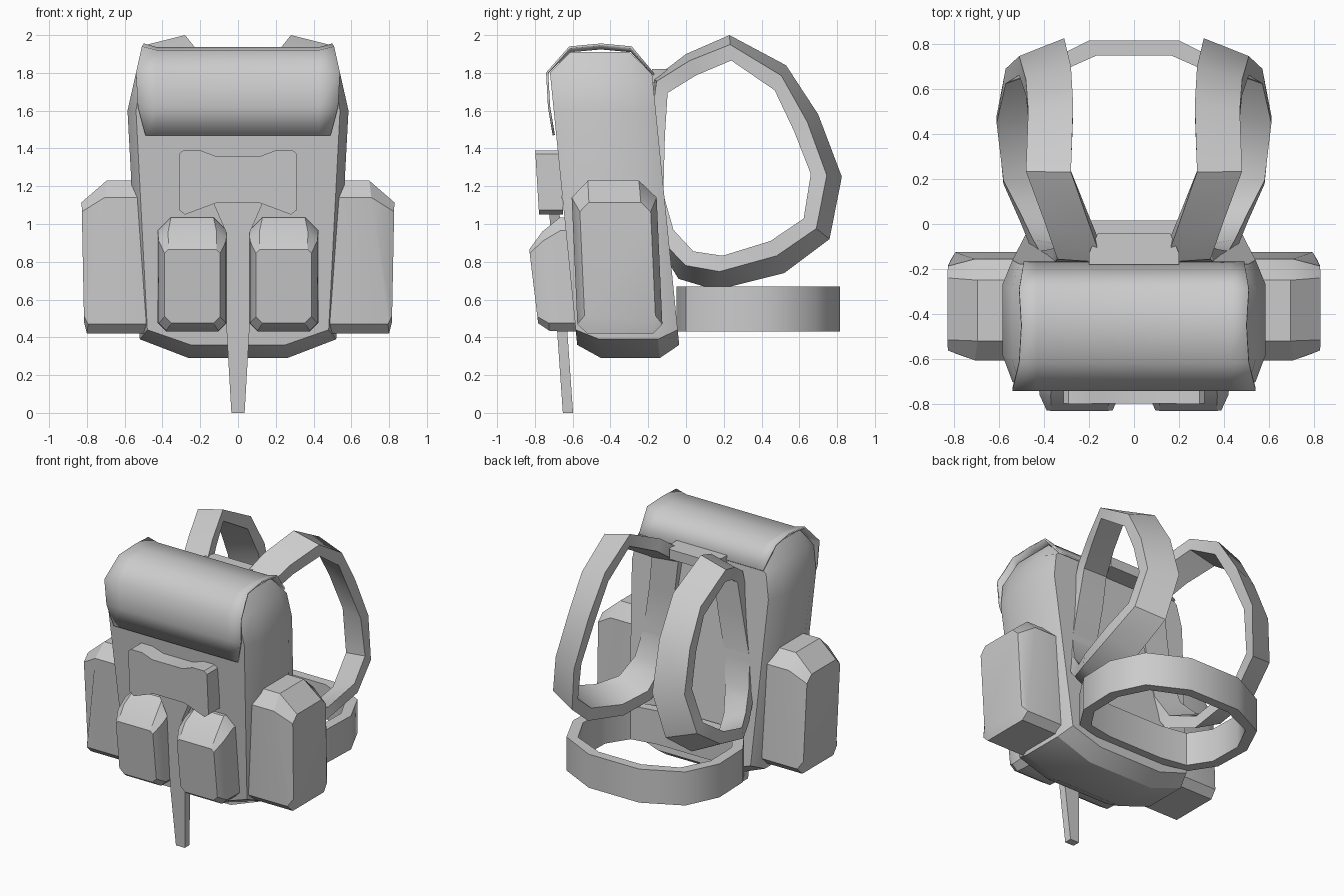
import bpy, bmesh, math
from mathutils import Vector

if "Cube" in bpy.data.objects:
    bpy.data.objects.remove(bpy.data.objects["Cube"])

GREY = (0.6, 0.6, 0.6, 1)
fabric = bpy.data.materials.new("grey_fabric")
fabric.use_nodes = True
fabric.diffuse_color = GREY
fabric.node_tree.nodes["Principled BSDF"].inputs["Base Color"].default_value = GREY


def loft(name, rings, loop=False, closed=True, cap=True, angle=32, side=1):
    """Skin a list of equal point rings; side=-1 mirrors the part across x."""
    bm = bmesh.new()
    vs = [[bm.verts.new((p[0] * side, p[1], p[2])) for p in r] for r in rings]
    n, m = len(rings), len(rings[0])
    for i in range(n if loop else n - 1):
        a, b = vs[i], vs[(i + 1) % n]
        for j in range(m if closed else m - 1):
            k = (j + 1) % m
            bm.faces.new((a[j], a[k], b[k], b[j]))
    if cap and not loop:
        bm.faces.new(vs[0])
        bm.faces.new(vs[-1])
    bmesh.ops.recalc_face_normals(bm, faces=bm.faces)
    me = bpy.data.meshes.new(name)
    bm.to_mesh(me)
    bm.free()
    me.materials.append(fabric)
    ob = bpy.data.objects.new(name, me)
    bpy.context.collection.objects.link(ob)
    bpy.ops.object.select_all(action='DESELECT')
    ob.select_set(True)
    bpy.context.view_layer.objects.active = ob
    bpy.ops.object.shade_smooth_by_angle(angle=math.radians(angle))
    return ob


def mirrored(half):
    """Full outline from its +x half, listed bottom to top."""
    return half + [(-x, z) for x, z in reversed(half)]


def chamfered(a0, a1, b0, b1, ct, cb):
    """Rectangle with top corners cut by ct and bottom corners by cb."""
    return [(a0 + cb, b0), (a1 - cb, b0), (a1, b0 + cb), (a1, b1 - ct),
            (a1 - ct, b1), (a0 + ct, b1), (a0, b1 - ct), (a0, b0 + cb)]


def lean(y, z):
    """The pack leans forward with height."""
    return y - 0.1 * (z - 0.4)


# Main bag: bevelled front and back panels
panel = mirrored([(.25, .36), (.48, .44), (.54, 1.6), (.51, 1.77), (.47, 1.8)])
rim = mirrored([(.26, .29), (.52, .39), (.585, 1.6), (.54, 1.8), (.47, 1.91)])
loft("main_bag", [[(x, lean(y, z), z) for x, z in o] for o, y in
                  ((panel, -.58), (rim, -.46), (rim, -.15), (panel, -.04))])

# Lid flap wrapped over the top, with slightly raised ends
lid_profile = [(-.70, 1.47, .49), (-.725, 1.62, .53), (-.735, 1.8, .54), (-.615, 1.915, .51),
               (-.45, 1.93, .50), (-.29, 1.915, .51), (-.17, 1.79, .49)]
lid = loft("lid_flap", [[(-w, y, z + (.02 if z > 1.85 else 0)), (-.43, y, z),
                         (.43, y, z), (w, y, z + (.02 if z > 1.85 else 0))]
                        for y, z, w in lid_profile], closed=False, cap=False, angle=50)
thick = lid.modifiers.new("thickness", 'SOLIDIFY')
thick.thickness = 0.012
thick.offset = 0

# Shield-shaped front patch
patch = mirrored([(.12, 1.11), (.28, 1.05), (.312, 1.075), (.312, 1.37),
                  (.29, 1.39), (.2, 1.39), (.12, 1.36)])
loft("front_patch", [[(x, y - .06 * (z - 1.05), z) for x, z in patch] for y in (-.778, -.65)])

# Hanging centre strap, flared where it meets the patch
centre = [(0, .035, -.625), (.43, .06, -.655), (.95, .06, -.69), (1.12, .135, -.70)]
loft("centre_strap", [[(-w, y - .027, z), (w, y - .027, z), (w, y + .027, z), (-w, y + .027, z)]
                      for z, w, y in centre])

# Top handle between the shoulder straps
loft("top_handle", [[(x * .2, -.18, z), (x * .2, -.13, z), (x * .16, -.04, z), (x * .16, -.18, z)][:3]
                    + [(-x * .16, -.04, z), (-x * .2, -.13, z), (-x * .2, -.18, z)]
                    for x, z in ((1, 1.75), (1, 1.82))])

# Shoulder strap: closed loop given as y, z, centre x and tilt of the band
strap = [(-.17, 1.77, .24, .02), (0, 1.9, .30, .04), (.23, 2.0, .38, .05), (.53, 1.84, .37, .06),
         (.70, 1.58, .38, .07), (.825, 1.25, .41, .08), (.76, .92, .47, .09), (.52, .74, .51, .1),
         (.16, .65, .48, .1), (-.04, .71, .40, .08), (-.15, .89, .35, .03),
         (-.20, 1.13, .32, 0), (-.19, 1.5, .27, 0)]
strap_rings = []
for y, z, x, tilt in strap:
    inward = (Vector((0, .28, 1.3)) - Vector((0, y, z))).normalized()
    base = Vector((0, y, z))
    ring = []
    for dx, depth in ((-.1, 0), (.1, tilt), (.1, tilt + .085), (-.1, .085)):
        p = base + inward * depth
        ring.append((x + dx, p.y, p.z))
    strap_rings.append(ring)

# Side pocket outlines in y and z, at three distances from the bag
side_base = chamfered(-.59, -.14, .42, 1.23, .09, .05)
side_face = chamfered(-.55, -.175, .48, 1.115, .05, .035)
side_rings = [[(.45, y - .045 * (z - .8), z) for y, z in side_base],
              [(.80 - .13 * (z - .42), y - .045 * (z - .8), z) for y, z in side_base],
              [(.815 + .02 * (z - .48), y - .045 * (z - .8), z) for y, z in side_face]]

# Front pocket outlines in x and z
front_base = chamfered(.06, .425, .43, 1.035, .07, .045)
front_mid = chamfered(.063, .42, .435, .96, .05, .04)
front_face = chamfered(.095, .388, .475, .865, .02, .035)
front_rings = [[(x, y - k * (z - .45), z) for x, z in o] for o, y, k in
               ((front_base, -.55, .1), (front_base, -.65, .03),
                (front_mid, -.725, .07), (front_face, -.78, .12))]

for side, label in ((1, "left"), (-1, "right")):
    loft(label + "_shoulder_strap", strap_rings, loop=True, angle=40, side=side)
    loft(label + "_side_pocket", side_rings, angle=32, side=side)
    loft(label + "_front_pocket", front_rings, angle=32, side=side)

# Waist belt: one closed band
half_belt = [(.25, -.05), (.46, 0), (.57, .17), (.58, .45), (.47, .68), (.2, .815)]
belt_rings = []
for x, y in mirrored(half_belt):
    d = Vector((-x, .4 - y)).normalized() * .075
    belt_rings.append([(x, y, .43), (x, y, .67), (x + d.x, y + d.y, .67), (x + d.x, y + d.y, .43)])
loft("waist_belt", belt_rings, loop=True, angle=40)
